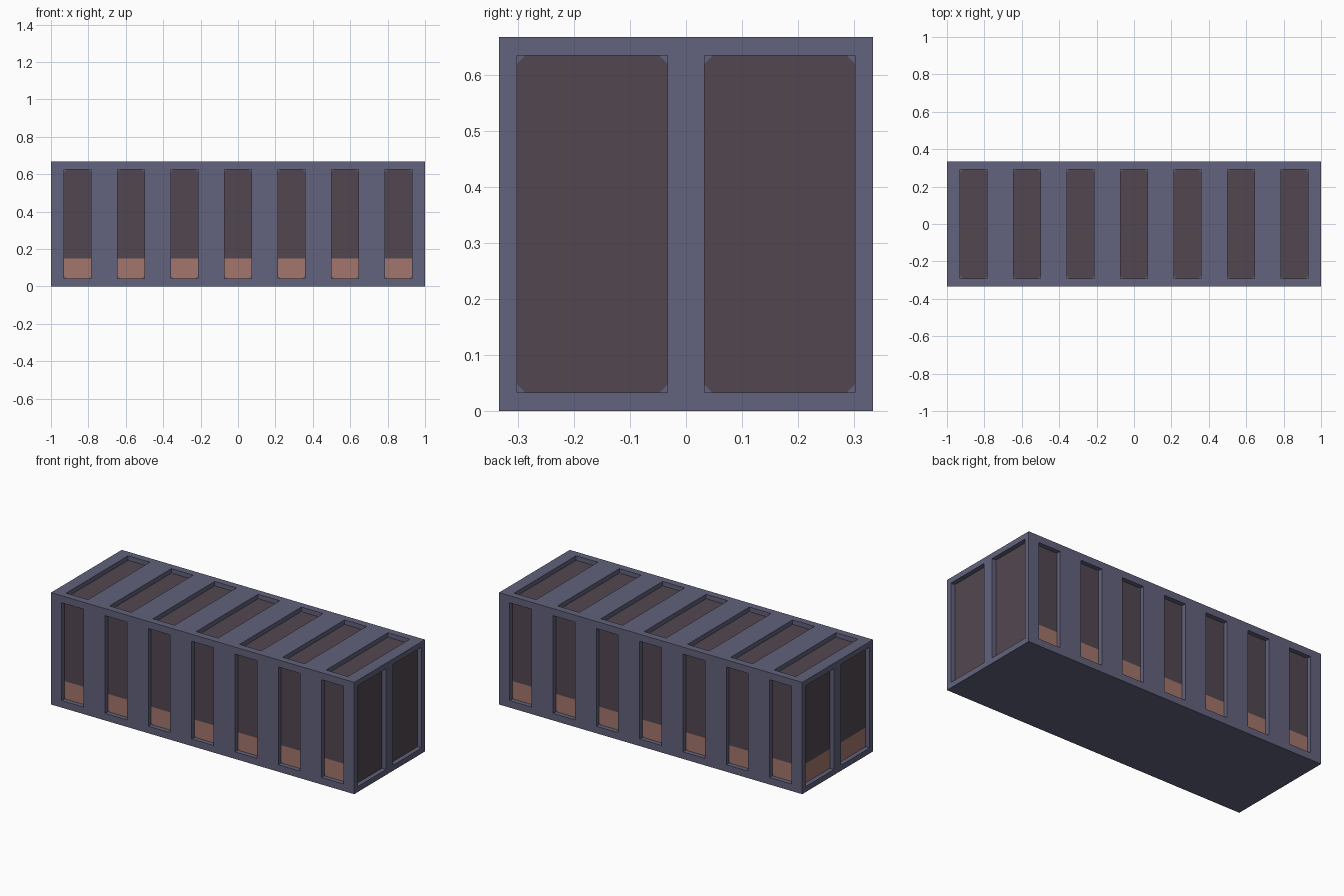
import bpy
import bmesh
from mathutils import Vector

if "Cube" in bpy.data.objects:
    bpy.data.objects.remove(bpy.data.objects["Cube"])

H = 2 / 3          # height and width of the block
W = H / 2
DEPTH = 0.027      # window recess
CUT = 0.014        # corner gusset size
STRIP = 0.148      # top of the warm lower strip


def material(name, rgb):
    m = bpy.data.materials.new(name)
    m.diffuse_color = (*rgb, 1)
    m.use_nodes = True
    m.node_tree.nodes["Principled BSDF"].inputs["Base Color"].default_value = m.diffuse_color
    return m


slate = material("slate_frame", (0.122, 0.122, 0.205))
dark = material("dark_pane", (0.085, 0.062, 0.081))
warm = material("warm_strip", (0.37, 0.18, 0.15))

meshes = {n: bmesh.new() for n in ("frame", "window_panes", "lower_strips")}


def face(part, place, pts):
    bm = meshes[part]
    bm.faces.new([bm.verts.new(place(*p)) for p in pts])


def window(place, u0, u1, v0, v1, strip):
    d, c = DEPTH, CUT
    # recess walls
    ring = [(u0, v0), (u1, v0), (u1, v1), (u0, v1)]
    for k in range(4):
        a, b = ring[k], ring[(k + 1) % 4]
        face("frame", place, [(*a, 0), (*b, 0), (*b, d), (*a, d)])
    # corner gussets
    for u, su in ((u0, 1), (u1, -1)):
        for v, sv in ((v0, 1), (v1, -1)):
            tri = [(u, v, d), (u + su * c, v, d), (u, v + sv * c, d)]
            face("frame", place, tri if su * sv > 0 else tri[::-1])
    # pane, with the lower strip below it where present
    low = [(u0, v0 + c, d), (u0 + c, v0, d), (u1 - c, v0, d), (u1, v0 + c, d)]
    high = [(u1, v1 - c, d), (u1 - c, v1, d), (u0 + c, v1, d), (u0, v1 - c, d)]
    if strip:
        face("lower_strips", place, low + [(u1, STRIP, d), (u0, STRIP, d)])
        face("window_panes", place, [(u0, STRIP, d), (u1, STRIP, d)] + high)
    else:
        face("window_panes", place, low + high)


def panel(place, us, vs, strip=False):
    # grid of cells; odd columns of the middle row are windows
    for i in range(len(us) - 1):
        for j in range(len(vs) - 1):
            u0, u1, v0, v1 = us[i], us[i + 1], vs[j], vs[j + 1]
            if i % 2 and j % 2:
                window(place, u0, u1, v0, v1, strip)
            else:
                face("frame", place, [(u0, v0, 0), (u1, v0, 0), (u1, v1, 0), (u0, v1, 0)])


# window layouts
long_u = [-1]
for k in range(-3, 4):
    long_u += [k * 2 / 7 - 0.072, k * 2 / 7 + 0.072]
long_u.append(1)
end_u = [-W, -0.301, -0.033, 0.033, 0.301, W]
side_v = [0, 0.042, H - 0.042, H]
end_v = [0, 0.033, H - 0.033, H]
top_v = [v - W for v in side_v]

# six sides
panel(lambda u, v, d: Vector((u, -W + d, v)), long_u, side_v, True)    # front
panel(lambda u, v, d: Vector((-u, W - d, v)), long_u, side_v, True)    # back
panel(lambda u, v, d: Vector((1 - d, u, v)), end_u, end_v)             # right
panel(lambda u, v, d: Vector((-1 + d, -u, v)), end_u, end_v, True)     # left
panel(lambda u, v, d: Vector((u, v, H - d)), long_u, top_v)            # top
panel(lambda u, v, d: Vector((u, -v, d)), [-1, 1], [-W, W])            # bottom

for (name, bm), mat in zip(meshes.items(), (slate, dark, warm)):
    bmesh.ops.remove_doubles(bm, verts=bm.verts, dist=1e-5)
    me = bpy.data.meshes.new(name)
    bm.to_mesh(me)
    bm.free()
    me.materials.append(mat)
    bpy.context.collection.objects.link(bpy.data.objects.new(name, me))
